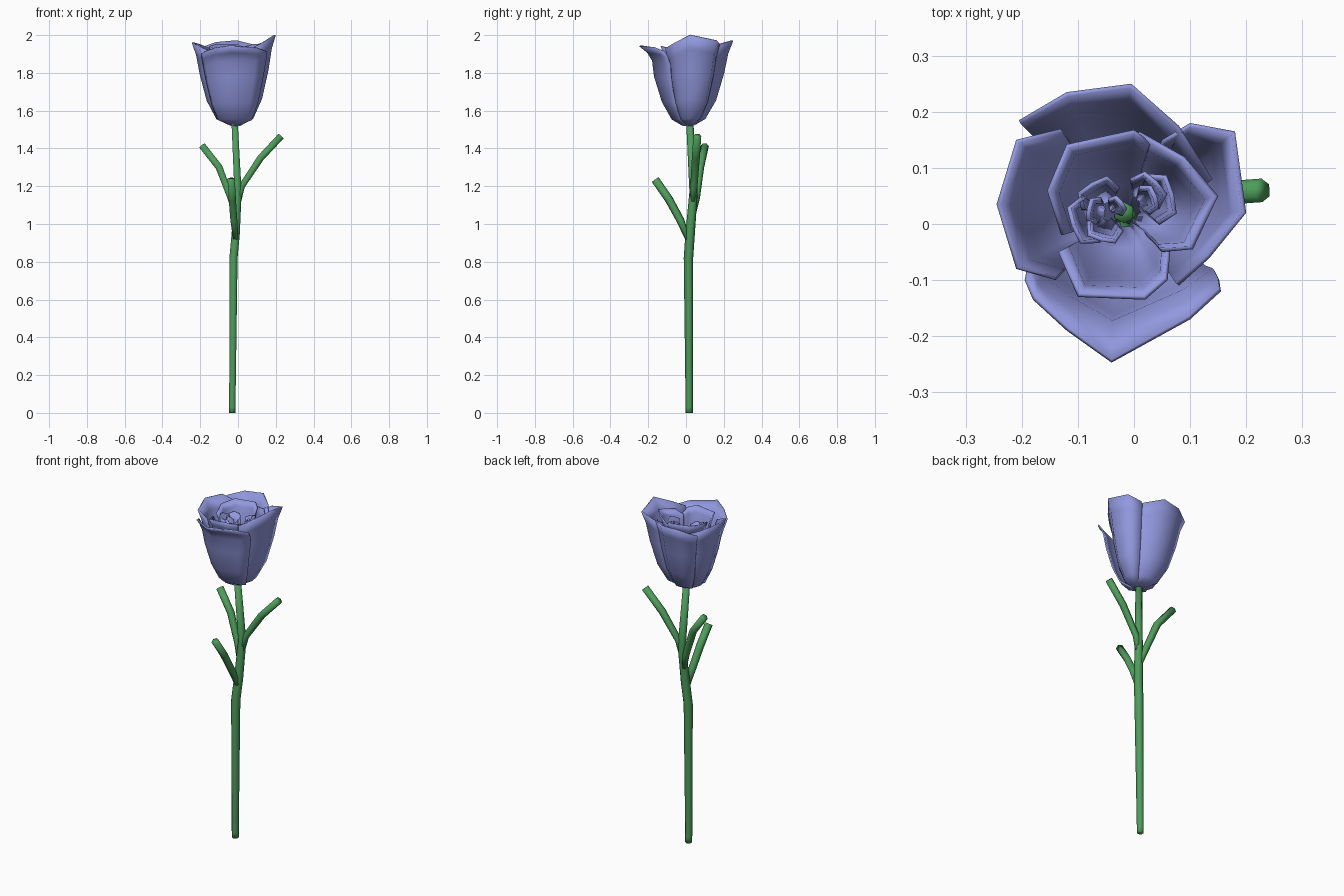
import bpy, bmesh, math
from mathutils import Vector


def material(name, rgb):
    m = bpy.data.materials.new(name)
    m.diffuse_color = (*rgb, 1)
    return m


GREEN = material("stem green", (0.075, 0.34, 0.105))
BLUE = material("petal lavender blue", (0.29, 0.32, 0.74))


def finish(name, bm, mat, angle):
    me = bpy.data.meshes.new(name)
    bm.to_mesh(me)
    bm.free()
    me.materials.append(mat)
    ob = bpy.data.objects.new(name, me)
    bpy.context.collection.objects.link(ob)
    bpy.ops.object.select_all(action='DESELECT')
    ob.select_set(True)
    bpy.context.view_layer.objects.active = ob
    bpy.ops.object.shade_smooth_by_angle(angle=math.radians(angle))
    return ob


def tube(name, path, sides=6):
    """Capped tube through (x, y, z, radius) points."""
    bm = bmesh.new()
    pts = [Vector(p[:3]) for p in path]
    rings = []
    for i, p in enumerate(pts):
        t = (pts[min(i + 1, len(pts) - 1)] - pts[max(i - 1, 0)]).normalized()
        u = Vector((0, 1, 0)).cross(t).normalized()
        v = t.cross(u)
        r = path[i][3]
        rings.append([bm.verts.new(p + r * (math.cos(a) * v + math.sin(a) * u))
                      for a in (-2 * math.pi * k / sides for k in range(sides))])
    for a, b in zip(rings, rings[1:]):
        for k in range(sides):
            n = (k + 1) % sides
            bm.faces.new((a[k], a[n], b[n], b[k]))
    bm.faces.new(rings[0][::-1])
    bm.faces.new(rings[-1])
    return finish(name, bm, GREEN, 180)


def petal(name, rim, profile, base=1.52, centre=(-0.012, 0.012)):
    """Thin sheet from the flower base to a rim.
    profile = (height, spread in x, spread in y) fractions."""
    bm = bmesh.new()
    rows = []
    for h, sx, sy in profile:
        rows.append([bm.verts.new((centre[0] + (x - centre[0]) * sx,
                                   centre[1] + (y - centre[1]) * sy,
                                   base + (z - base) * h)) for x, y, z in rim])
    for a, b in zip(rows, rows[1:]):
        for k in range(len(rim) - 1):
            bm.faces.new((a[k], a[k + 1], b[k + 1], b[k]))
    ob = finish(name, bm, BLUE, 180)
    sol = ob.modifiers.new("thickness", 'SOLIDIFY')
    sol.thickness = 0.008
    sol.offset = -1
    return ob


# Stem and its three leaf stalks
tube("stem", [(-0.030, 0.017, 0, 0.019), (-0.030, 0.017, 0.03, 0.019),
              (-0.024, 0.013, 0.82, 0.025), (-0.012, 0.022, 0.95, 0.025),
              (0.0, 0.040, 1.17, 0.022), (-0.018, 0.020, 1.54, 0.019)])
tube("right_leaf_stalk", [(0.0, 0.035, 1.10, 0.014), (0.02, 0.042, 1.20, 0.019),
                          (0.12, 0.052, 1.35, 0.021), (0.228, 0.060, 1.465, 0.021)])
tube("left_leaf_stalk", [(-0.005, 0.030, 1.02, 0.014), (-0.04, 0.055, 1.14, 0.019),
                         (-0.10, 0.075, 1.30, 0.021), (-0.190, 0.100, 1.415, 0.021)])
tube("front_leaf_stalk", [(-0.012, 0.015, 0.91, 0.014), (-0.022, -0.03, 1.02, 0.021),
                          (-0.030, -0.09, 1.13, 0.022), (-0.036, -0.163, 1.235, 0.022)])

# Outer petals: tulip cup, the front one with a curled lip
CUP = [(0, .12, .12), (.08, .44, .38), (.3, .66, .62), (.62, .82, .80), (.85, .90, .89), (1, 1, 1)]
LIP = [(0, .12, .12), (.08, .52, .34), (.3, .70, .54), (.62, .86, .70), (.82, .94, .74),
       (.92, .98, .84), (1, 1, 1)]
petal("front_petal", [(-0.195, -0.10, 1.90), (-0.18, -0.135, 1.91), (-0.12, -0.19, 1.93),
                      (-0.04, -0.247, 1.94), (0.10, -0.17, 1.93), (0.155, -0.12, 1.91)], LIP)
petal("right_petal", [(0.08, -0.11, 1.93), (0.135, -0.06, 1.96), (0.20, 0.02, 2.0),
                      (0.18, 0.165, 1.97), (0.10, 0.18, 1.95), (0.05, 0.15, 1.93)], CUP)
petal("back_petal", [(0.14, 0.08, 1.90), (0.08, 0.175, 1.95), (-0.005, 0.25, 1.97),
                     (-0.12, 0.235, 1.96), (-0.205, 0.185, 1.93)], CUP)
petal("left_petal", [(-0.13, 0.17, 1.92), (-0.21, 0.15, 1.95), (-0.245, 0.035, 1.96),
                     (-0.21, -0.08, 1.94), (-0.14, -0.10, 1.91)], CUP)

# Inner petals nested inside the cup
INNER = [(0, .15, .15), (.1, .45, .42), (.35, .68, .66), (.7, .82, .80), (.92, .90, .90), (1, 1, 1)]
petal("inner_front_petal", [(-0.135, -0.05, 1.91), (-0.10, -0.13, 1.93), (0.02, -0.135, 1.94),
                            (0.06, -0.10, 1.93), (0.065, -0.045, 1.91)], INNER)
petal("inner_right_petal", [(0.05, -0.05, 1.91), (0.105, -0.045, 1.93), (0.15, 0.05, 1.95),
                            (0.09, 0.12, 1.95), (0.01, 0.165, 1.93)], INNER)
petal("inner_back_petal", [(0.03, 0.145, 1.93), (0.0, 0.168, 1.95), (-0.12, 0.142, 1.95),
                           (-0.155, 0.06, 1.94), (-0.13, -0.02, 1.92)], INNER)

# Heart of the flower: small folded petals, a right group and a left group
HEART = [(0, .4, .4), (.4, .75, .75), (.8, .88, .88), (1, 1, 1)]


def heart_petal(name, centre, mid, r, top):
    rim = []
    for j, f in enumerate([0.75, 1.0, 0.94, 1.0, 0.75]):
        a = math.radians(mid + 27 * (j - 2))
        rim.append((centre[0] + r * f * math.cos(a), centre[1] + r * f * math.sin(a),
                    top - 0.012 * abs(j - 2)))
    petal(name, rim, HEART, base=1.58, centre=centre)


for i, (mid, r) in enumerate([(15, 0.078), (45, 0.062), (20, 0.046)]):
    heart_petal(f"right_heart_petal_{i + 1}", (0.0, 0.035), mid, r, 1.93 - 0.012 * i)
for i, (mid, r) in enumerate([(200, 0.075), (120, 0.066), (255, 0.056), (170, 0.042), (40, 0.034)]):
    heart_petal(f"left_heart_petal_{i + 1}", (-0.045, 0.02), mid, r, 1.92 - 0.008 * i)
